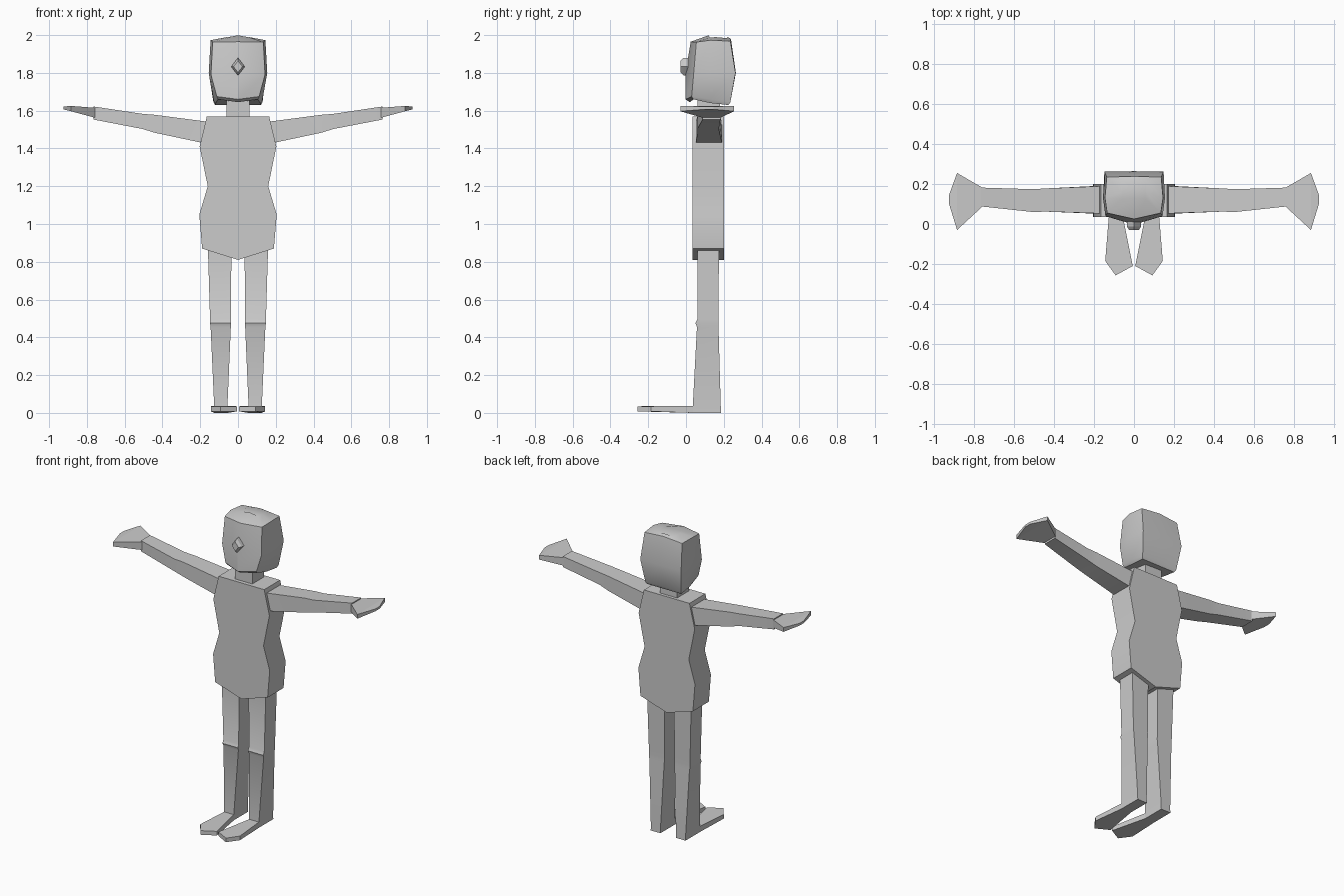
import bpy, bmesh, math

grey = bpy.data.materials.new("plain_grey")
grey.diffuse_color = (0.6, 0.6, 0.6, 1)


def loft(name, rings, smooth=False):
    """Skin equal-length rings of points and cap both ends."""
    bm = bmesh.new()
    rows = [[bm.verts.new(p) for p in ring] for ring in rings]
    n = len(rows[0])
    for a, b in zip(rows, rows[1:]):
        for i in range(n):
            j = (i + 1) % n
            bm.faces.new((a[i], a[j], b[j], b[i]))
    bm.faces.new(rows[0])
    bm.faces.new(rows[-1])
    bmesh.ops.recalc_face_normals(bm, faces=bm.faces)
    me = bpy.data.meshes.new(name)
    bm.to_mesh(me)
    bm.free()
    me.materials.append(grey)
    ob = bpy.data.objects.new(name, me)
    bpy.context.collection.objects.link(ob)
    if smooth:
        bpy.ops.object.select_all(action='DESELECT')
        ob.select_set(True)
        bpy.context.view_layer.objects.active = ob
        bpy.ops.object.shade_smooth_by_angle(angle=math.radians(30))
    return ob


def rect_z(x0, x1, y0, y1, z):
    return [(x0, y0, z), (x1, y0, z), (x1, y1, z), (x0, y1, z)]


def rect_x(x, y0, y1, z0, z1):
    return [(x, y0, z0), (x, y1, z0), (x, y1, z1), (x, y0, z1)]


def flip(rings, s):
    return [[(s * x, y, z) for x, y, z in r] for r in rings]


def full(half):
    """Close a half ring (centre front to centre back) by mirroring."""
    return half + [(-x, y, z) for x, y, z in half[-2:0:-1]]


# Torso: flat slab with a waisted outline
side = [(0, 0.81), (0.19, 0.87), (0.205, 1.05), (0.16, 1.20), (0.203, 1.41), (0.165, 1.57)]
outline = side + [(-x, z) for x, z in side[:0:-1]]
loft("torso", [[(x, y, z) for x, z in outline] for y in (0.035, 0.2)], True)

# Neck
loft("neck", [rect_z(-0.062, 0.062, 0.06, 0.18, z) for z in (1.56, 1.68)])

# Head: chin, jaw, cheek and brow rings, then a slightly domed crown
head = [
    [(0, 0.02, 1.645), (0.105, 0.04, 1.66), (0.118, 0.13, 1.64), (0.122, 0.225, 1.63), (0, 0.225, 1.63)],
    [(0, -0.003, 1.66), (0.112, 0.03, 1.675), (0.13, 0.13, 1.66), (0.13, 0.235, 1.645), (0, 0.235, 1.65)],
    [(0, -0.003, 1.80), (0.143, 0.04, 1.79), (0.155, 0.13, 1.80), (0.148, 0.262, 1.80), (0, 0.264, 1.80)],
    [(0, 0.025, 1.965), (0.134, 0.055, 1.963), (0.145, 0.13, 1.973), (0.136, 0.235, 1.968), (0, 0.238, 1.98)],
    [(0, 0.12, 1.999), (0.06, 0.125, 1.988), (0.062, 0.16, 1.989), (0.06, 0.215, 1.984), (0, 0.22, 1.99)],
]
loft("head", [full(r) for r in head], True)

# Nose: blunt diamond
loft("nose", [[(w, y, 1.833), (0, y, 1.833 + h), (-w, y, 1.833), (0, y, 1.833 - h)]
              for y, w, h in ((0.03, 0.036, 0.047), (-0.012, 0.036, 0.047), (-0.03, 0.024, 0.03))])

for s, tag in ((1, "left"), (-1, "right")):
    # Arm: shoulder, two elbow rings, wrist
    arm = [rect_x(0.15, 0.052, 0.19, 1.44, 1.54),
           rect_x(0.44, 0.062, 0.178, 1.483, 1.578),
           rect_x(0.505, 0.06, 0.174, 1.503, 1.583),
           rect_x(0.765, 0.088, 0.182, 1.553, 1.622)]
    arm[0] = [(x + (0.05 if z < 1.5 else 0), y, z - (0.008 if z < 1.5 else 0)) for x, y, z in arm[0]]
    loft(tag + "_arm", flip(arm, s), True)

    # Hand: thin fan shape
    hand = [rect_x(0.755, 0.09, 0.18, 1.562, 1.615),
            rect_x(0.885, -0.03, 0.255, 1.597, 1.625),
            rect_x(0.925, 0.10, 0.145, 1.607, 1.622)]
    loft(tag + "_hand", flip(hand, s))

    # Leg: thigh, knee crease, ankle running down to the heel
    leg = [rect_z(0.035, 0.16, 0.06, 0.175, 0.90),
           rect_z(0.037, 0.148, 0.06, 0.171, 0.495),
           rect_z(0.036, 0.148, 0.05, 0.171, 0.475),
           rect_z(0.038, 0.145, 0.058, 0.172, 0.455),
           rect_z(0.056, 0.126, 0.036, 0.184, 0.035),
           rect_z(0.056, 0.126, 0.036, 0.185, 0.0)]
    loft(tag + "_leg", flip(leg, s), True)

    # Foot: flat plate flaring to a pointed toe
    plan = [(0.056, 0.037), (0.126, 0.037), (0.144, -0.185), (0.092, -0.257), (0.006, -0.21)]
    foot = [[(x, y, z0 if y > 0 else z1) for x, y in plan] for z0, z1 in ((0.0, 0.008), (0.037, 0.035))]
    loft(tag + "_foot", flip(foot, s))
